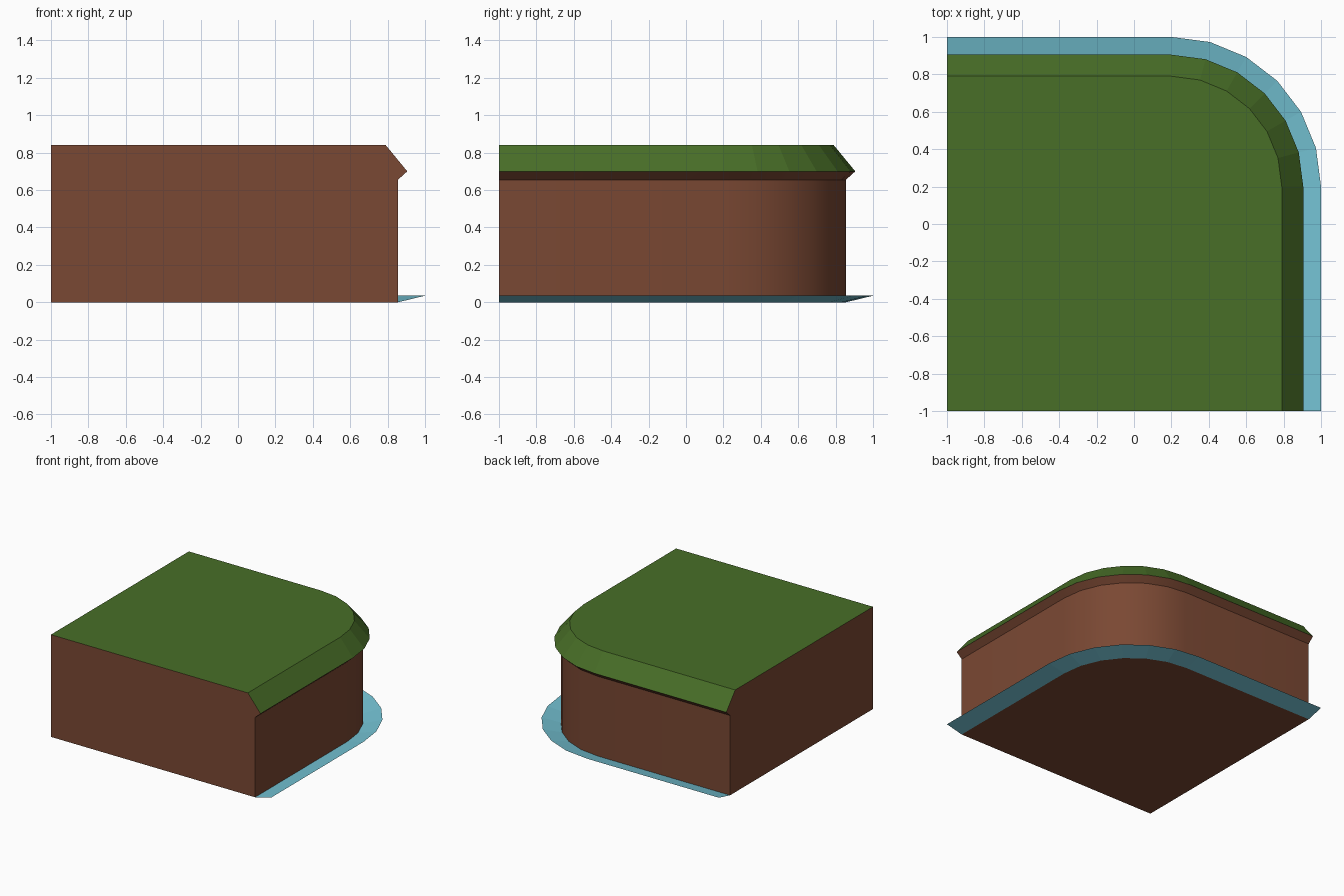
import bpy, bmesh, math

if "Cube" in bpy.data.objects:
    bpy.data.objects.remove(bpy.data.objects["Cube"])


def material(name, rgb):
    m = bpy.data.materials.new(name)
    lin = [((c / 255 + 0.055) / 1.055) ** 2.4 for c in rgb]
    m.diffuse_color = (*lin, 1)
    m.use_nodes = True
    m.node_tree.nodes["Principled BSDF"].inputs["Base Color"].default_value = m.diffuse_color
    return m


soil = material("soil brown", (122, 72, 51))
grass = material("grass green", (72, 110, 39))
water = material("water blue", (116, 194, 211))


def outline(edge):
    """Back edge, rounded corner in six steps, right edge."""
    c, r = 0.2, edge - 0.2
    arc = [(c + r * math.sin(math.radians(a)), c + r * math.cos(math.radians(a)))
           for a in range(0, 91, 15)]
    return [(-1, edge)] + arc + [(edge, -1)]


def sweep(bm, profile):
    """Join outlines of the given (edge, height) profile into strips."""
    rings = [[bm.verts.new((x, y, z)) for x, y in outline(e)] for e, z in profile]
    for lo, hi in zip(rings, rings[1:]):
        for i in range(len(lo) - 1):
            bm.faces.new((lo[i + 1], lo[i], hi[i], hi[i + 1]))
    return rings


def finish(bm, name, mats):
    me = bpy.data.meshes.new(name)
    bm.to_mesh(me)
    bm.free()
    for m in mats:
        me.materials.append(m)
    ob = bpy.data.objects.new(name, me)
    bpy.context.collection.objects.link(ob)
    return ob


# Earth bank with overhanging grass lip
bm = bmesh.new()
rings = sweep(bm, [(0.855, 0), (0.855, 0.655), (0.905, 0.70), (0.79, 0.84)])
low = bm.verts.new((-1, -1, 0))
high = bm.verts.new((-1, -1, 0.84))
bm.faces.new(rings[0] + [low])
bm.faces.new(rings[-1] + [high])
for k in (0, -1):  # flat cut sides
    bm.faces.new([low] + [r[k] for r in rings] + [high])
bmesh.ops.recalc_face_normals(bm, faces=bm.faces)
for f in bm.faces:
    f.material_index = 1 if f.normal.z > 0.3 else 0
    f.smooth = f.material_index == 0
for e in bm.edges:
    if e.calc_face_angle(0) > math.radians(30):
        e.smooth = False
finish(bm, "grassy_bank", [soil, grass])

# Thin sheet of water rising slightly outward from the foot of the bank
bm = bmesh.new()
sweep(bm, [(0.855, 0), (1.0, 0.035)])
for f in bm.faces:
    f.normal_update()
    if f.normal.z < 0:
        f.normal_flip()
finish(bm, "water_edge", [water])
